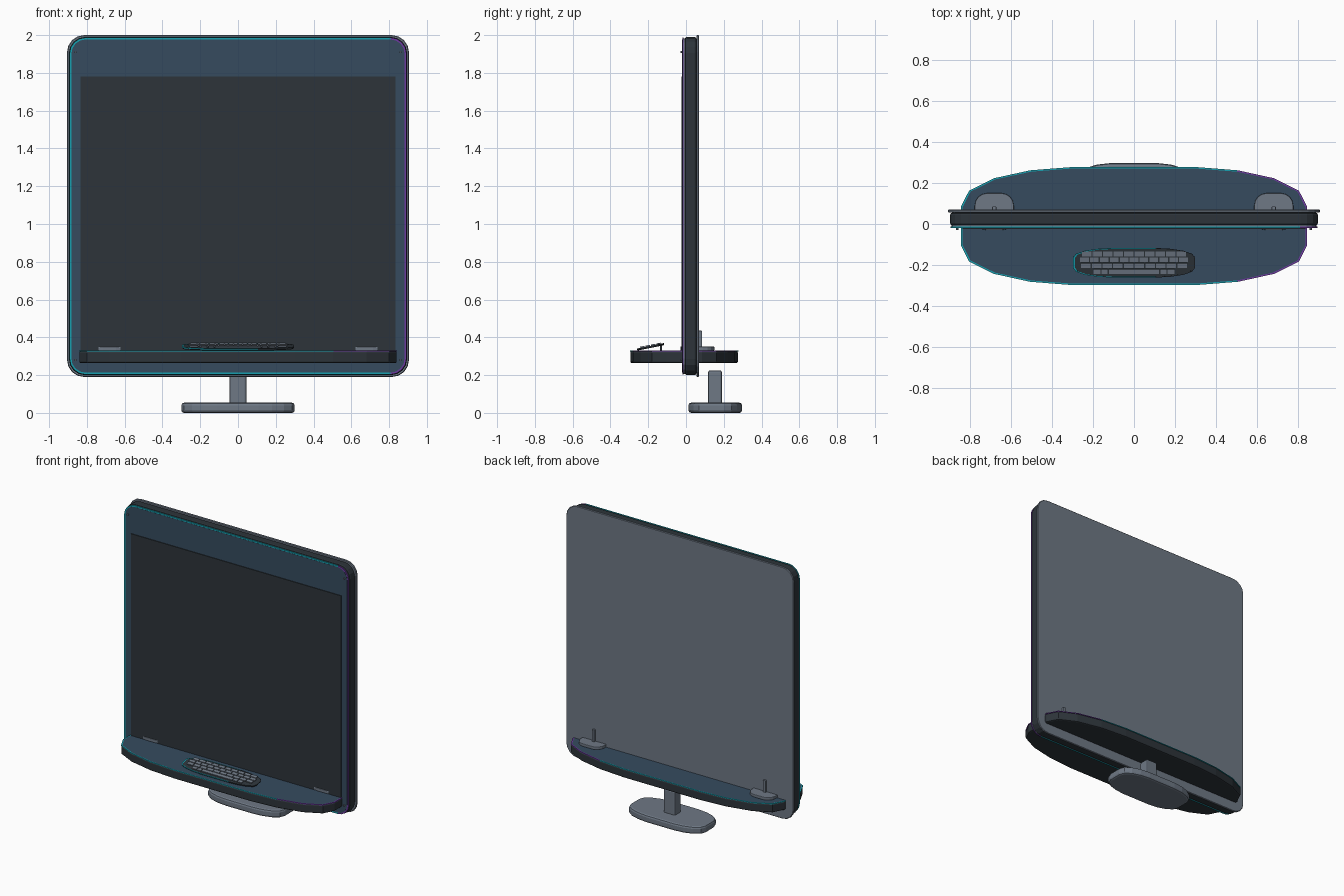
import bpy, bmesh, math
from mathutils import Matrix, Vector

if "Cube" in bpy.data.objects:
    bpy.data.objects.remove(bpy.data.objects["Cube"])


def mat(name, rgb):
    m = bpy.data.materials.new(name)
    lin = [((c / 255 + 0.055) / 1.055) ** 2.4 for c in rgb]
    m.diffuse_color = (*lin, 1)
    m.use_nodes = True
    m.node_tree.nodes["Principled BSDF"].inputs["Base Color"].default_value = m.diffuse_color
    return m


DARK = mat("dark charcoal", (45, 52, 58))
BLUE = mat("slate blue", (54, 75, 95))
GREY = mat("mid grey", (110, 120, 133))
TEAL = mat("teal", (22, 160, 176))
PURPLE = mat("purple", (108, 58, 160))


def rounded(w, h, r, cx=0, cy=0, n=4):
    """Rounded rectangle outline with half sizes w, h."""
    pts = []
    for q, (sx, sy) in enumerate([(1, 1), (-1, 1), (-1, -1), (1, -1)]):
        for i in range(n + 1):
            a = math.pi / 2 * (q + i / n)
            pts.append((cx + sx * (w - r) + r * math.cos(a), cy + sy * (h - r) + r * math.sin(a)))
    return pts


def oval(w, h, cx=0, cy=0):
    """Flattened faceted oval outline with half sizes w, h."""
    quarter = [(1, .33), (.953, .6), (.81, .81), (.6, .945), (.36, 1)]
    right = quarter + [(-x, y) for x, y in reversed(quarter)]
    return [(cx + x * w, cy + y * h) for x, y in right + [(-x, -y) for x, y in right]]


def finish(name, bm, mats, bevel=0, seg=2):
    bmesh.ops.recalc_face_normals(bm, faces=bm.faces[:])
    me = bpy.data.meshes.new(name)
    bm.to_mesh(me)
    bm.free()
    for m in mats:
        me.materials.append(m)
    ob = bpy.data.objects.new(name, me)
    bpy.context.collection.objects.link(ob)
    if bevel:
        b = ob.modifiers.new("bevel", "BEVEL")
        b.width, b.segments, b.limit_method = bevel, seg, "ANGLE"
        b.angle_limit = math.radians(50)
    return ob


def place(p, d, upright):
    # upright outlines lie in x/z with depth along y
    return Vector((p[0], d, p[1])) if upright else Vector((p[0], p[1], d))


def prism(name, pts, a, b, m, upright=False, bevel=0, seg=2):
    bm = bmesh.new()
    lo = [bm.verts.new(place(p, a, upright)) for p in pts]
    hi = [bm.verts.new(place(p, b, upright)) for p in pts]
    bm.faces.new(lo)
    bm.faces.new(hi)
    for i in range(len(pts)):
        j = (i + 1) % len(pts)
        bm.faces.new((lo[i], lo[j], hi[j], hi[i]))
    return finish(name, bm, [m], bevel, seg)


def trim(name, outer, inner, a, b, split, upright=False):
    """Thin ring, teal on the left and purple past x = split."""
    bm = bmesh.new()
    loops = [[bm.verts.new(place(p, d, upright)) for p in o]
             for o, d in ((outer, a), (outer, b), (inner, b), (inner, a))]
    n = len(outer)
    for k in range(4):
        l0, l1 = loops[k], loops[(k + 1) % 4]
        for i in range(n):
            j = (i + 1) % n
            f = bm.faces.new((l0[i], l0[j], l1[j], l1[i]))
            f.material_index = int(f.calc_center_median().x > split)
    return finish(name, bm, [TEAL, PURPLE])


def box(name, x0, x1, y0, y1, z0, z1, m, bevel=0):
    return prism(name, [(x0, y0), (x1, y0), (x1, y1), (x0, y1)], z0, z1, m, bevel=bevel)


# Upright display panel, layered from back to front
ZC = 1.095
prism("back_plate", rounded(.905, .905, .09, cy=ZC), .055, .07, GREY, True, .004, 1)
prism("panel_body", rounded(.895, .895, .085, cy=ZC), -.006, .055, DARK, True, .01)
prism("front_step", rounded(.888, .888, .08, cy=ZC), -.014, -.006, GREY, True)
trim("panel_trim", rounded(.892, .892, .085, cy=ZC), rounded(.882, .882, .075, cy=ZC),
     -.019, -.012, .8, True)
prism("front_bezel", rounded(.882, .882, .075, cy=ZC), -.02, -.012, BLUE, True)
prism("screen", [(-.835, .32), (.835, .32), (.835, 1.78), (-.835, 1.78)], -.025, -.02, DARK, True)
for sx in (-1, 1):
    for z in (.28, 1.91):
        prism("corner_screw", rounded(.006, .006, .006, sx * .86, z, 2), -.03, -.02, GREY, True)

# Shelf passing through the panel
YC = -.01
prism("shelf_body", oval(.84, .285, cy=YC), .263, .328, DARK, bevel=.01)
prism("shelf_top", oval(.834, .28, cy=YC), .32, .33, BLUE)
trim("shelf_trim", oval(.842, .287, cy=YC), oval(.834, .28, cy=YC), .325, .33, .55)

# Panel brackets standing on the shelf
for side, sx in (("left", -1), ("right", 1)):
    prism(side + "_bracket_foot", rounded(.095, .09, .06, sx * .68, .06), .33, .351, GREY, bevel=.004)
    box(side + "_bracket_stem", sx * .68 - .01, sx * .68 + .01, .065, .085, .345, .435, GREY, .003)

# Tilted keyboard with four rows of keys
tilt = Matrix.Translation((0, -.188, .349)) @ Matrix.Rotation(.2, 4, "X")
parts = [prism("keyboard_base", oval(.295, .072), -.005, .005, DARK, bevel=.003, seg=1),
         trim("keyboard_trim", oval(.297, .073), oval(.288, .069), .001, .006, 0)]
parts[1].data.materials[1] = DARK
rows = [(.045, -.255, .255, 10), (.016, -.265, .265, 11), (-.013, -.26, .26, 10)]
keys = []
for y, x0, x1, n in rows:
    w = (x1 - x0) / n
    keys += [(x0 + i * w, x0 + (i + 1) * w, y) for i in range(n)]
for x0, x1 in ((-.2, -.16), (-.16, -.125), (-.125, .125), (.125, .16), (.16, .2)):
    keys.append((x0, x1, -.042))
bm = bmesh.new()
for x0, x1, y in keys:
    size = Matrix.Diagonal((x1 - x0 - .006, .023, .008, 1))
    bmesh.ops.create_cube(bm, size=1, matrix=Matrix.Translation(((x0 + x1) / 2, y, .008)) @ size)
parts.append(finish("keys", bm, [GREY]))
for p in parts:
    p.matrix_world = tilt
for sx in (-1, 1):
    box("keyboard_leg", sx * .17 - .02, sx * .17 + .02, -.138, -.128, .33, .36, DARK)

# Pedestal stand behind the panel
prism("stand_base", oval(.3, .142, cy=.155), 0, .054, GREY, bevel=.014)
box("stand_pole", -.045, .045, .117, .19, .045, .225, GREY, .01)
